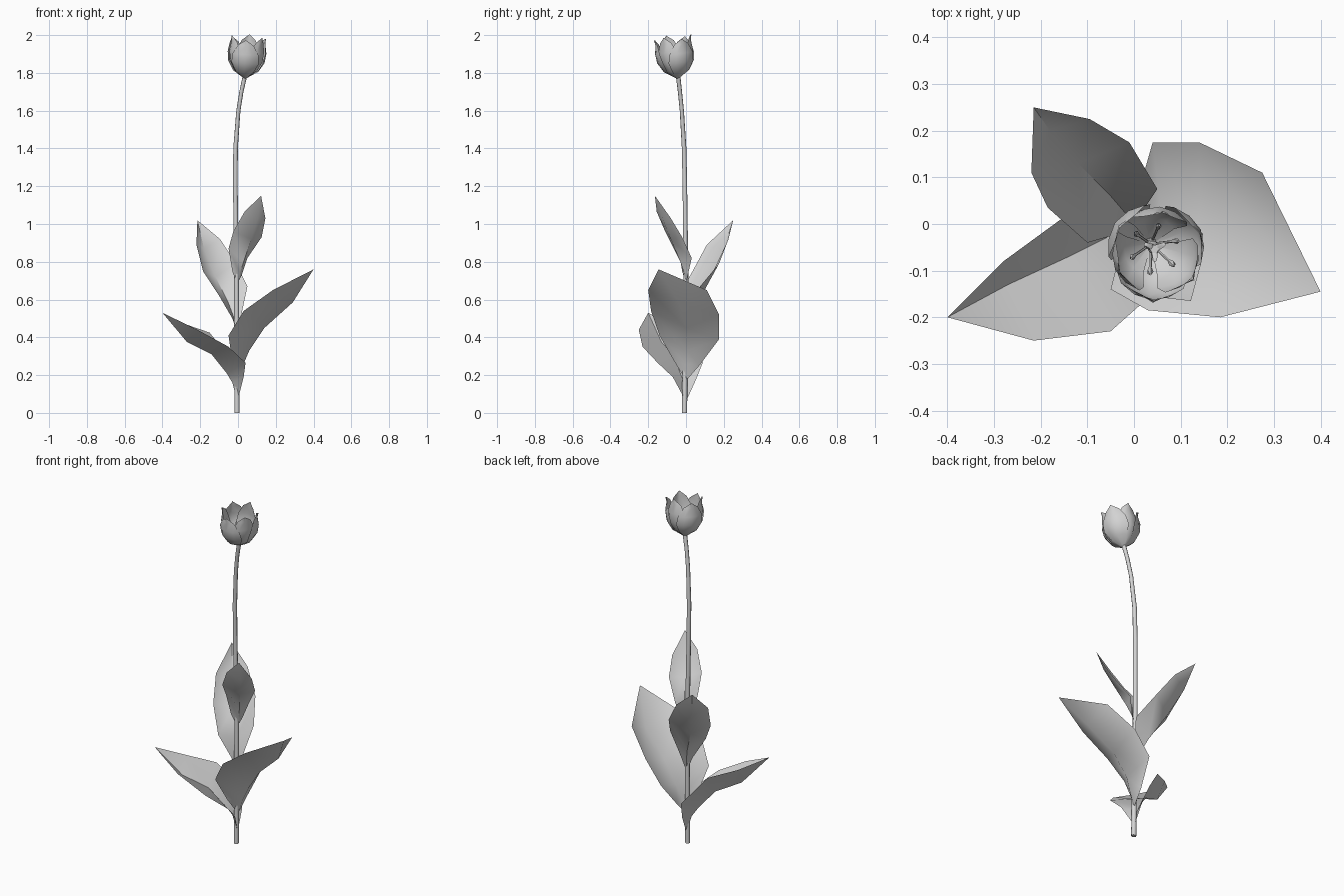
import bpy, bmesh
from math import sin, cos, radians, tau
from mathutils import Vector

cube = bpy.data.objects.get("Cube")
if cube:
    bpy.data.objects.remove(cube)

grey = bpy.data.materials.new("soft_grey")
grey.use_nodes = True
grey.diffuse_color = (0.65, 0.65, 0.65, 1)
grey.node_tree.nodes["Principled BSDF"].inputs["Base Color"].default_value = grey.diffuse_color


def sheet(name, rows):
    """Skin a grid of points; repeated points in a row collapse to a tip."""
    bm = bmesh.new()
    grid = [[bm.verts.new(p) for p in row] for row in rows]
    for a, b in zip(grid, grid[1:]):
        for j in range(len(a) - 1):
            bm.faces.new((a[j], a[j + 1], b[j + 1], b[j]))
    bmesh.ops.remove_doubles(bm, verts=bm.verts, dist=0.0001)
    for f in bm.faces:
        f.smooth = True
    mesh = bpy.data.meshes.new(name)
    bm.to_mesh(mesh)
    bm.free()
    mesh.set_sharp_from_angle(angle=radians(60))
    mesh.materials.append(grey)
    obj = bpy.data.objects.new(name, mesh)
    bpy.context.collection.objects.link(obj)
    return obj


def tube(name, path, radii, sides=8):
    """Capped tube along an upward path."""
    radii = [0] + list(radii) + [0]
    path = [path[0]] + list(path) + [path[-1]]
    rows = []
    for p, r in zip(path, radii):
        rows.append([Vector(p) + Vector((r * cos(tau * j / sides), r * sin(tau * j / sides), 0))
                     for j in range(sides + 1)])
    return sheet(name, rows)


def leaf(name, base, left, rib, right, tip):
    """Folded blade from its left edge, midrib and right edge."""
    sheet(name, [[base] * 3, *zip(left, rib, right), [tip] * 3])


# Stem
tube("stem",
     [(-.005, -.008, 0), (-.008, 0, .7), (-.014, -.006, 1.2), (-.013, -.01, 1.4),
      (.002, -.022, 1.6), (.018, -.032, 1.7), (.037, -.042, 1.785)],
     [.014, .013, .012, .012, .011, .011, .012])

# Leaves, from the lowest to the highest
leaf("lowest_leaf", (-.003, 0, .06),
     [(.03, -.07, .19), (.04, -.15, .265), (-.05, -.23, .35), (-.215, -.25, .44)],
     [(-.03, -.01, .16), (-.06, -.03, .21), (-.14, -.07, .31), (-.27, -.13, .375)],
     [(-.01, .05, .17), (-.03, .09, .27), (-.15, .015, .425), (-.28, -.08, .47)],
     (-.4, -.2, .53))
leaf("broad_leaf", (0, 0, .17),
     [(.01, .07, .25), (.04, .175, .39), (.14, .175, .52), (.275, .11, .65)],
     [(.03, 0, .26), (.06, .01, .33), (.14, 0, .45), (.29, -.04, .585)],
     [(-.03, -.06, .27), (-.05, -.14, .41), (.03, -.185, .54), (.185, -.2, .65)],
     (.4, -.145, .76))
leaf("rear_leaf", (-.003, 0, .42),
     [(-.03, -.02, .5), (-.1, -.04, .62), (-.185, .035, .75), (-.22, .11, .89)],
     [(-.02, .025, .5), (-.05, .06, .58), (-.12, .13, .72), (-.18, .2, .87)],
     [(.02, .03, .53), (.05, .075, .67), (-.01, .175, .79), (-.095, .225, .92)],
     (-.215, .25, 1.02))
leaf("top_leaf", (-.005, 0, .68),
     [(.02, .01, .73), (.05, .03, .82), (.125, -.02, .93), (.145, -.08, 1.03)],
     [(.01, -.01, .74), (.03, -.03, .8), (.07, -.08, .92), (.105, -.125, 1.03)],
     [(-.03, -.02, .75), (-.05, -.04, .87), (-.025, -.11, .96), (.035, -.155, 1.065)],
     (.122, -.165, 1.15))

# Flower frame: leans slightly along the stem
flower_base = Vector((.037, -.044, 1.772))
lean = Vector((0, 0, 1)).rotation_difference(Vector((.07, -.1, 1)))


def flower_point(r, angle, z):
    return flower_base + lean @ Vector((r * cos(angle), r * sin(angle), z))


# Petals: radius, height and half angle of each row
petal_rows = [(.008, 0, 50), (.07, .04, 46), (.1, .09, 50), (.107, .14, 42), (.1, .19, 25), (.106, .218, 0)]


def petal(name, heading, spread, stretch):
    rows = []
    for r, z, half in petal_rows:
        rows.append([flower_point(r * spread * (1 - .05 * abs(t)), radians(heading + half * t), z * stretch)
                     for t in (-1, -.5, 0, .5, 1)])
    sheet(name, rows)


for i in range(3):
    petal(f"outer_petal_{i + 1}", 25 + 120 * i, 1, .97)
    petal(f"inner_petal_{i + 1}", 85 + 120 * i, .9, 1.03)

# Pistil with three stigma lobes
tube("pistil", [flower_point(0, 0, z) for z in (.005, .06, .1)], [.012, .014, .01], 6)
for i in range(3):
    a = radians(30 + 120 * i)
    tube(f"stigma_lobe_{i + 1}", [flower_point(.004, a, .092), flower_point(.022, a, .108)], [.008, .005], 5)

# Stamens with anthers
for i in range(6):
    a = radians(20 + 60 * i)
    tube(f"filament_{i + 1}", [flower_point(.01, a, .01), flower_point(.045, a, .085)], [.003, .003], 5)
    tube(f"anther_{i + 1}", [flower_point(.044, a, .08), flower_point(.05, a, .095), flower_point(.054, a, .115)],
         [.004, .007, .002], 5)
